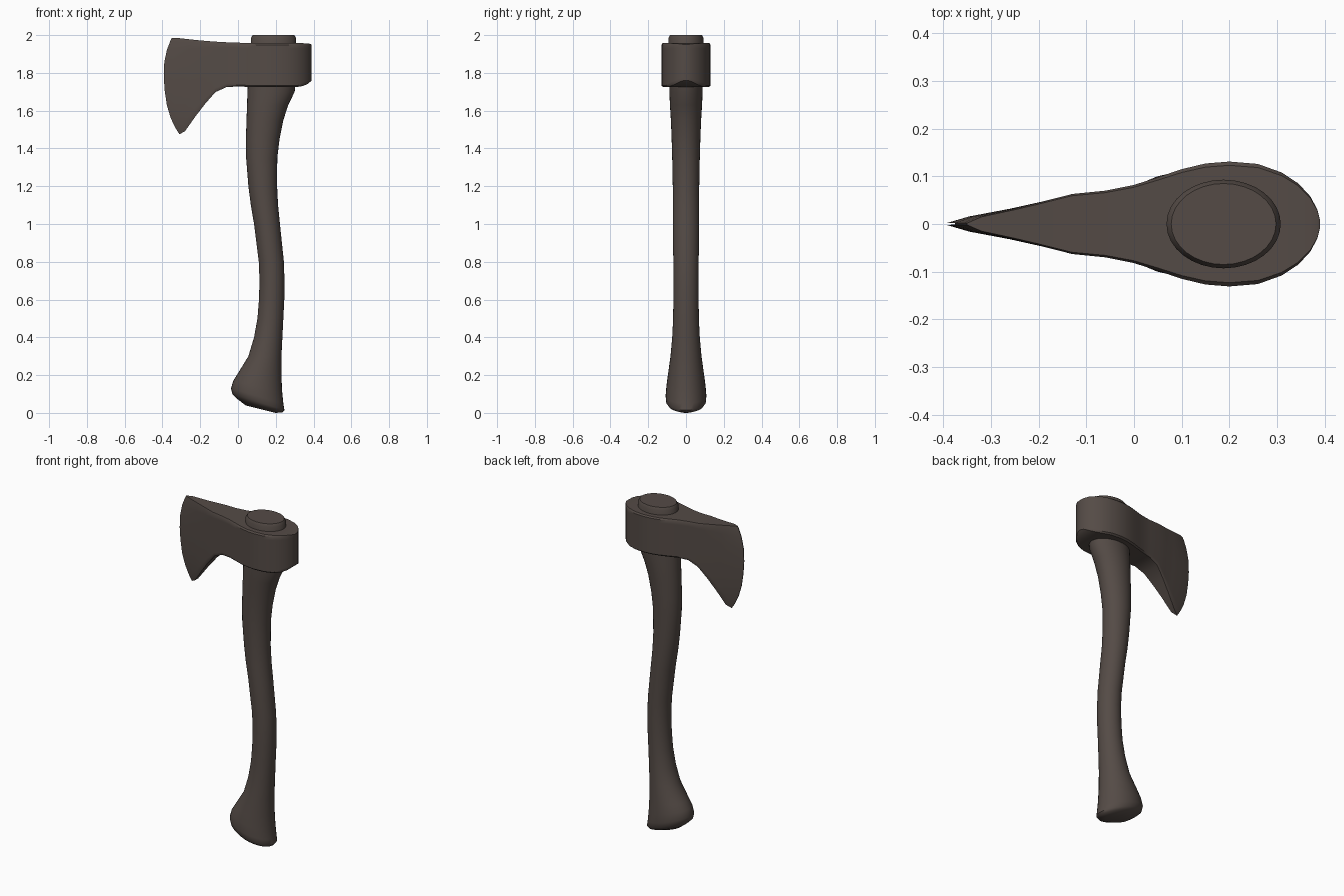
import bpy, bmesh, math

iron_wood = bpy.data.materials.new("dark_brown")
iron_wood.diffuse_color = (0.089, 0.070, 0.061, 1)


def loft(name, rings, angle):
    """Skin closed rings of points and cap both ends."""
    bm = bmesh.new()
    vr = [[bm.verts.new(p) for p in r] for r in rings]
    n = len(vr[0])
    for a, b in zip(vr, vr[1:]):
        for i in range(n):
            j = (i + 1) % n
            bm.faces.new((a[i], a[j], b[j], b[i]))
    bm.faces.new(vr[0][::-1])
    bm.faces.new(vr[-1])
    bmesh.ops.recalc_face_normals(bm, faces=bm.faces)
    me = bpy.data.meshes.new(name)
    bm.to_mesh(me)
    bm.free()
    me.materials.append(iron_wood)
    ob = bpy.data.objects.new(name, me)
    bpy.context.collection.objects.link(ob)
    bpy.ops.object.select_all(action='DESELECT')
    ob.select_set(True)
    bpy.context.view_layer.objects.active = ob
    bpy.ops.object.shade_smooth_by_angle(angle=math.radians(angle))
    return ob


# Handle: left x, left z, right x, right z, half depth of each oval section
sections = [
    (.04, .040, .20, .000, .050), (-.005, .075, .235, .003, .092),
    (-.03, .10, .246, .015, .105), (-.037, .13, .240, .05, .108),
    (-.025, .17, .234, .11, .104), (.0, .21, .23, .19, .096),
    (.055, .30, .23, .30, .082), (.085, .40, .235, .40, .073),
    (.103, .50, .240, .50, .068), (.111, .60, .245, .60, .067),
    (.114, .70, .246, .70, .067), (.110, .80, .243, .80, .067),
    (.085, 1.0, .222, 1.0, .070), (.068, 1.1, .212, 1.1, .070),
    (.055, 1.2, .207, 1.2, .070), (.043, 1.35, .208, 1.35, .073),
    (.042, 1.45, .220, 1.45, .076), (.045, 1.55, .240, 1.55, .080),
    (.048, 1.63, .266, 1.63, .085), (.050, 1.70, .300, 1.70, .088),
    (.055, 1.78, .310, 1.78, .090), (.068, 1.90, .308, 1.90, .093),
    (.068, 1.985, .308, 1.985, .093), (.078, 2.0, .298, 2.0, .085),
]
N = 32
handle = []
for xl, zl, xr, zr, hy in sections:
    ring = []
    for i in range(N):
        a = 2 * math.pi * i / N
        t = .5 + .5 * math.cos(a)
        ring.append((xl + (xr - xl) * t, hy * math.sin(a), zl + (zr - zl) * t))
    handle.append(ring)
loft("handle", handle, 50)

# Axe head: top x, top z, bottom x, bottom z, edge bulge, half thickness
columns = [
    (-.350, 1.985, -.310, 1.475, .060, .002),
    (-.320, 1.985, -.280, 1.492, .042, .016),
    (-.250, 1.977, -.225, 1.570, .020, .032),
    (-.190, 1.971, -.175, 1.635, .008, .047),
    (-.130, 1.966, -.120, 1.698, 0, .063),
    (-.060, 1.962, -.060, 1.725, 0, .070),
    (.0, 1.960, .0, 1.728, 0, .082), (.05, 1.958, .05, 1.726, 0, .098),
    (.10, 1.957, .10, 1.725, 0, .115), (.15, 1.957, .15, 1.725, 0, .127),
    (.20, 1.957, .20, 1.725, 0, .131), (.26, 1.957, .26, 1.725, 0, .126),
    (.31, 1.957, .31, 1.725, 0, .108), (.345, 1.957, .345, 1.731, 0, .085),
    (.37, 1.956, .37, 1.742, 0, .058), (.385, 1.953, .385, 1.755, 0, .030),
    (.39, 1.950, .39, 1.760, 0, .010),
]
# Height fraction and thickness factor: slightly eased top and bottom rims
rows = [(0, .94), (.035, 1), (.12, 1), (.25, 1), (.4, 1), (.55, 1),
        (.7, 1), (.83, 1), (.92, 1), (.965, 1), (1, .92)]
head = []
for xt, zt, xb, zb, bulge, th in columns:
    side = []
    for u, f in rows:
        x = xt + (xb - xt) * u - bulge * (1 - abs(2 * u - 1) ** 2.6)
        side.append((x, th * f, zt + (zb - zt) * u))
    head.append(side + [(x, -y, z) for x, y, z in reversed(side)])
loft("axe_head", head, 35)
